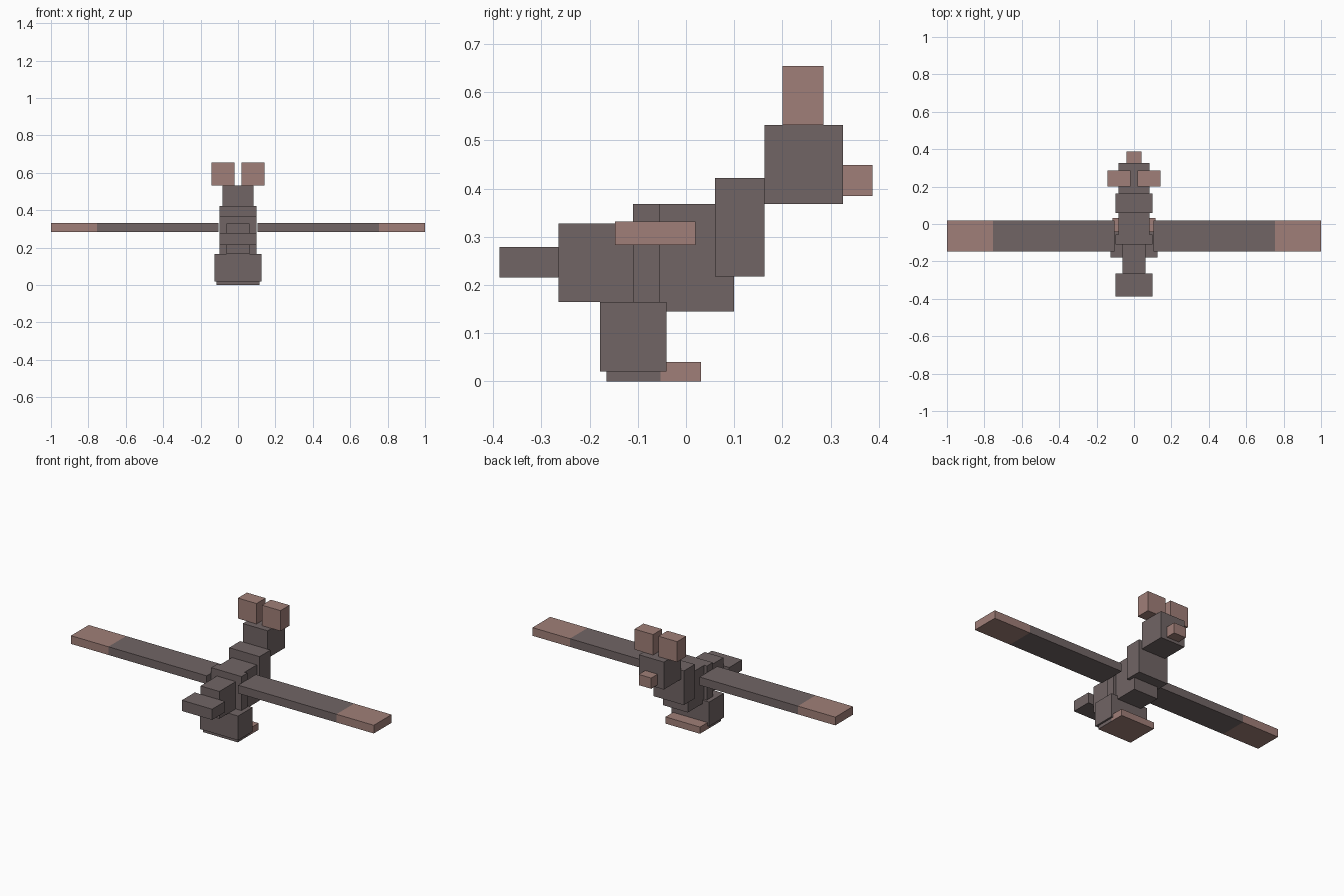
import bpy, bmesh
from mathutils import Vector

if "Cube" in bpy.data.objects:
    bpy.data.objects.remove(bpy.data.objects["Cube"])


def material(name, rgb):
    m = bpy.data.materials.new(name)
    m.diffuse_color = (*rgb, 1)
    m.use_nodes = True
    m.node_tree.nodes["Principled BSDF"].inputs["Base Color"].default_value = m.diffuse_color
    return m


FUR = material("grey brown", (0.165, 0.130, 0.130))
SKIN = material("dusty pink", (0.352, 0.212, 0.188))


def box(name, x, y, z, mat=FUR, cut=None, rule=None):
    """Box from (min, max) ranges; an optional cut plane and colour rule paint it in two colours."""
    bm = bmesh.new()
    bmesh.ops.create_cube(bm, size=1)
    for v in bm.verts:
        v.co = Vector([r[0] if c < 0 else r[1] for r, c in zip((x, y, z), v.co)])
    if cut:
        bmesh.ops.bisect_plane(bm, geom=bm.verts[:] + bm.edges[:] + bm.faces[:],
                               plane_co=cut[0], plane_no=cut[1])
    bm.normal_update()
    if rule:
        for f in bm.faces:
            f.material_index = int(rule(f.calc_center_median(), f.normal))
    me = bpy.data.meshes.new(name)
    bm.to_mesh(me)
    bm.free()
    me.materials.append(mat)
    if rule:
        me.materials.append(SKIN)
    ob = bpy.data.objects.new(name, me)
    bpy.context.collection.objects.link(ob)
    return ob


def centred(name, half, y, z, mat=FUR, **kw):
    return box(name, (-half, half), y, z, mat, **kw)


# Head and snout
centred("head", 0.082, (0.163, 0.326), (0.368, 0.532))
centred("snout", 0.041, (0.326, 0.387), (0.385, 0.449), SKIN)

# Neck, body and tail
centred("neck", 0.10, (0.06, 0.163), (0.218, 0.422))
centred("chest", 0.082, (-0.055, 0.10), (0.145, 0.368))
centred("waist", 0.10, (-0.11, -0.055), (0.165, 0.368))
centred("rump", 0.062, (-0.265, -0.11), (0.165, 0.328))
centred("tail", 0.10, (-0.387, -0.265), (0.215, 0.279))

# Leg block and foot with pink toes and sole
centred("legs", 0.125, (-0.178, -0.04), (0.02, 0.165))
centred("foot", 0.114, (-0.165, 0.031), (0.0, 0.04),
        cut=((0, -0.053, 0), (0, 1, 0)),
        rule=lambda c, n: c.y > -0.053 or n.z < -0.5)

# Ears and pink-tipped wings on both sides
for side, s in (("left", -1), ("right", 1)):
    box(side + "_ear", sorted((s * 0.018, s * 0.141)), (0.20, 0.285), (0.532, 0.654), SKIN)
    box(side + "_wing", sorted((s * 0.104, s * 1.0)), (-0.147, 0.02), (0.283, 0.332),
        cut=((s * 0.753, 0, 0), (1, 0, 0)),
        rule=lambda c, n: abs(c.x) > 0.753)
